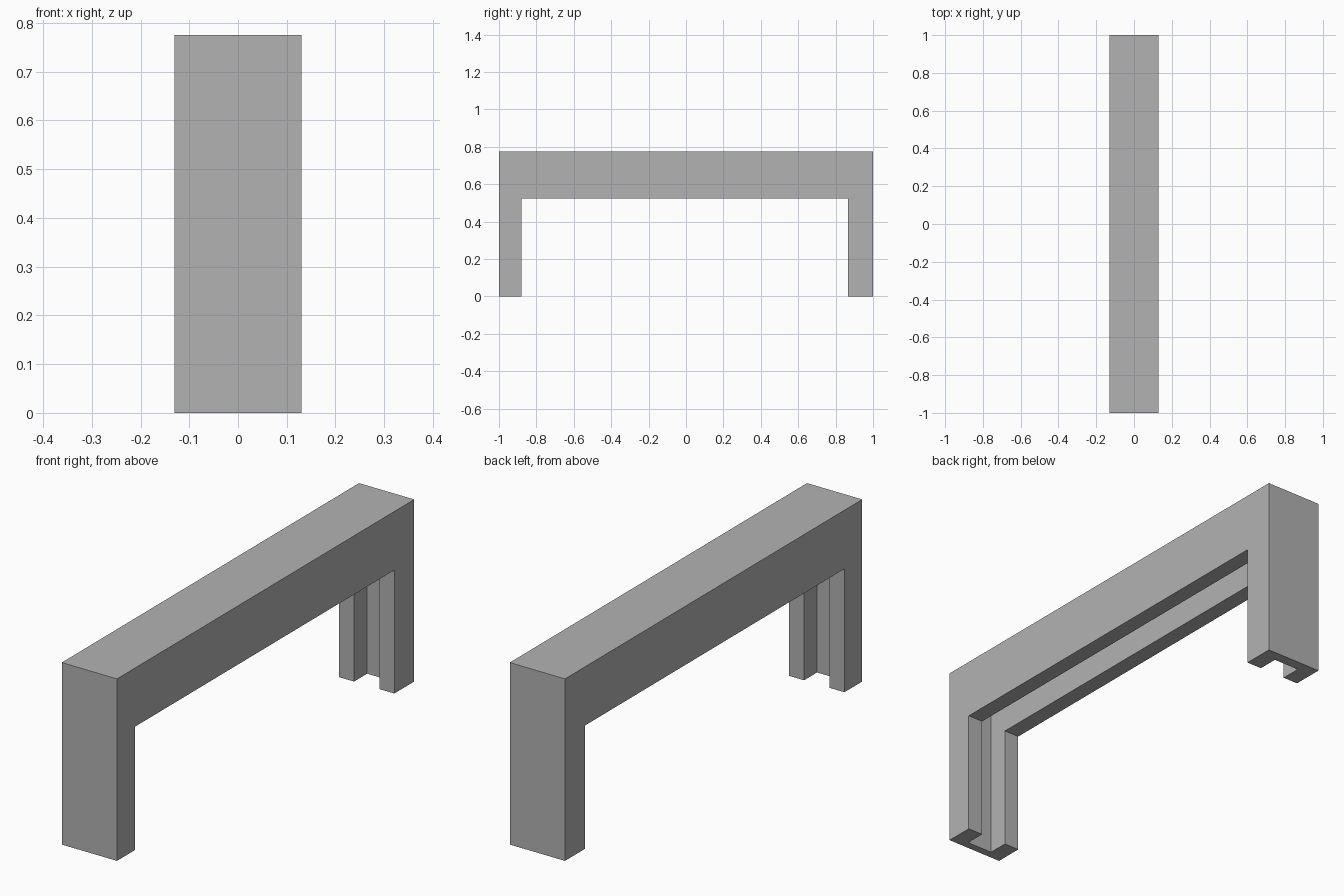
import bpy, bmesh

# Remove the default cube
if "Cube" in bpy.data.objects:
    bpy.data.objects.remove(bpy.data.objects["Cube"], do_unlink=True)

HALF_WIDTH, HEIGHT = 0.13, 0.775
GROOVE_HALF = 0.06

grey = bpy.data.materials.new("plain_grey")
grey.use_nodes = True
colour = (0.448, 0.448, 0.448, 1)
grey.diffuse_color = colour
grey.node_tree.nodes["Principled BSDF"].inputs["Base Color"].default_value = colour


def extrude_profile(name, points, half):
    """Extrude a closed (y, z) outline across x from -half to +half."""
    bm = bmesh.new()
    face = bm.faces.new([bm.verts.new((-half, y, z)) for y, z in points])
    result = bmesh.ops.extrude_face_region(bm, geom=[face])
    moved = [v for v in result["geom"] if isinstance(v, bmesh.types.BMVert)]
    bmesh.ops.translate(bm, vec=(2 * half, 0, 0), verts=moved)
    bmesh.ops.recalc_face_normals(bm, faces=bm.faces)
    mesh = bpy.data.meshes.new(name)
    bm.to_mesh(mesh)
    bm.free()
    mesh.materials.append(grey)
    obj = bpy.data.objects.new(name, mesh)
    bpy.context.collection.objects.link(obj)
    return obj


# Frame: two legs joined by a deep top beam
frame = extrude_profile("door_frame", [
    (-1, 0), (-0.88, 0), (-0.88, 0.525), (0.866, 0.525),
    (0.866, 0), (1, 0), (1, HEIGHT), (-1, HEIGHT)], HALF_WIDTH)

# Groove running up the inside of both legs and along the beam
cutter = extrude_profile("groove_cutter", [
    (-0.967, -0.1), (0.954, -0.1), (0.954, 0.73), (-0.967, 0.73)], GROOVE_HALF)
cutter.hide_render = True

groove = frame.modifiers.new("groove", "BOOLEAN")
groove.operation = "DIFFERENCE"
groove.solver = "EXACT"
groove.object = cutter

# Apply the cut and drop the helper
bpy.context.view_layer.objects.active = frame
frame.select_set(True)
bpy.ops.object.modifier_apply(modifier=groove.name)
bpy.data.objects.remove(cutter, do_unlink=True)
